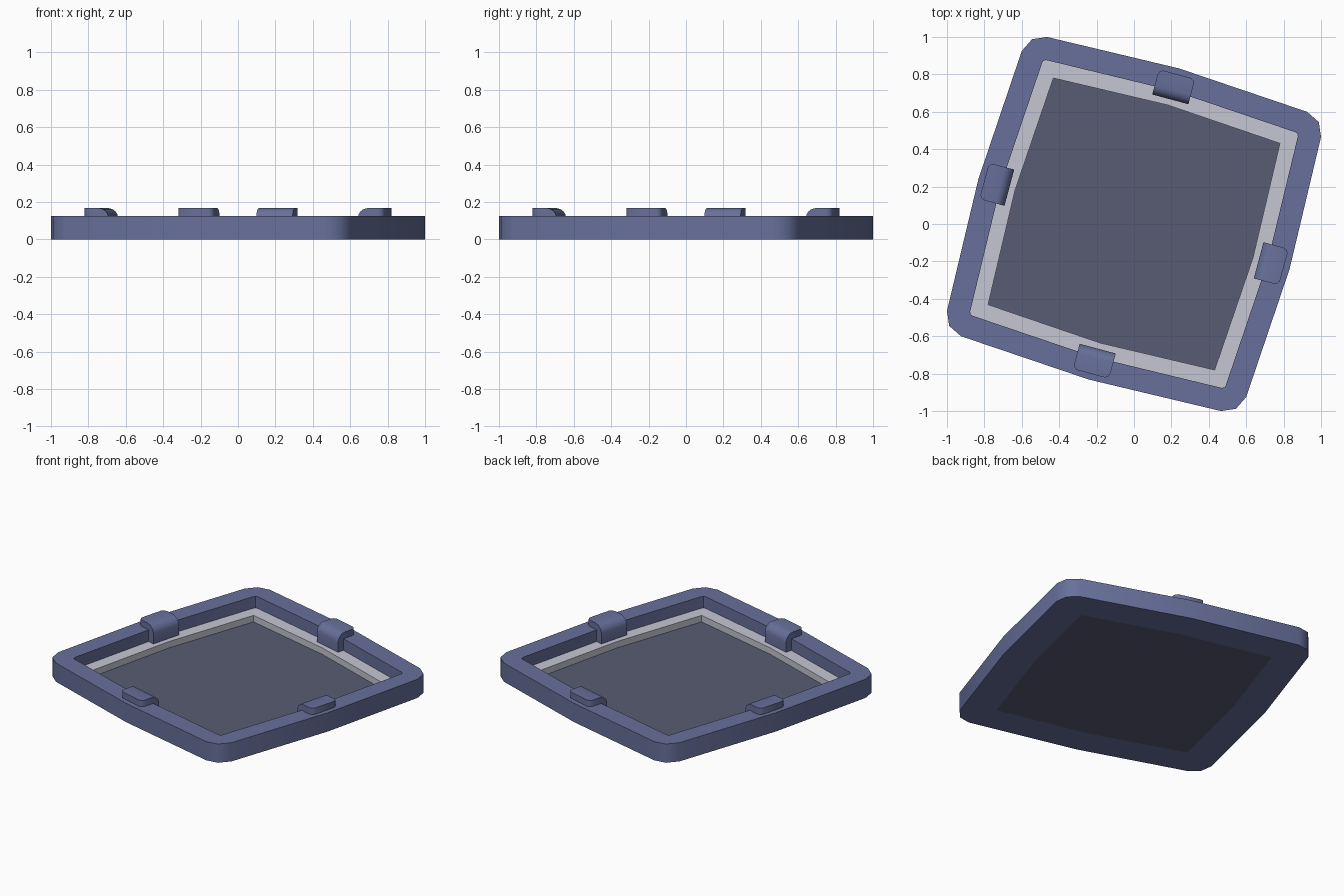
import bpy, bmesh, math
from mathutils import Vector

if "Cube" in bpy.data.objects:
    bpy.data.objects.remove(bpy.data.objects["Cube"])


def material(name, rgb):
    m = bpy.data.materials.new(name)
    lin = [(c / 255 / 12.92) if c < 11 else ((c / 255 + 0.055) / 1.055) ** 2.4 for c in rgb]
    m.diffuse_color = (*lin, 1)
    m.use_nodes = True
    m.node_tree.nodes["Principled BSDF"].inputs["Base Color"].default_value = m.diffuse_color
    return m


BLUE = material("slate blue", (103, 112, 155))
LIGHT = material("pale grey", (198, 198, 212))
DARK = material("dark grey", (88, 92, 114))


def around(points):
    """Repeat one side's points by quarter turns (clockwise)."""
    out = []
    for _ in range(4):
        out += points
        points = [(y, -x) for x, y in points]
    return out


OUTER = around([(-0.6, 0.925), (-0.545, 0.988), (-0.465, 1.0), (0.24, 0.832)])
INNER = around([(-0.491, 0.862), (-0.484, 0.874), (-0.468, 0.876), (0.21, 0.712)])
OPENING = around([(-0.431, 0.78)] * 3 + [(0.18, 0.636)])


def finish(name, bm, mat):
    bmesh.ops.remove_doubles(bm, verts=bm.verts, dist=1e-5)
    bmesh.ops.recalc_face_normals(bm, faces=bm.faces)
    me = bpy.data.meshes.new(name)
    bm.to_mesh(me)
    bm.free()
    me.materials.append(mat)
    ob = bpy.data.objects.new(name, me)
    bpy.context.collection.objects.link(ob)
    bpy.ops.object.select_all(action='DESELECT')
    ob.select_set(True)
    bpy.context.view_layer.objects.active = ob
    bpy.ops.object.shade_smooth_by_angle(angle=math.radians(42))
    return ob


def loft(name, rings, mat, caps):
    """Skin a list of equal-length 3D rings, closed by end caps or into a loop."""
    bm = bmesh.new()
    rows = [[bm.verts.new(p) for p in r] for r in rings]
    n = len(rows[0])
    pairs = list(zip(rows, rows[1:])) + ([] if caps else [(rows[-1], rows[0])])
    for a, b in pairs:
        for i in range(n):
            j = (i + 1) % n
            corners = [a[i], a[j], b[j], b[i]]
            if (a[i].co - a[j].co).length < 1e-6 and (b[i].co - b[j].co).length < 1e-6:
                continue
            bm.faces.new(corners)
    if caps:
        bm.faces.new(rows[0])
        bm.faces.new(rows[-1])
    return finish(name, bm, mat)


def at(outline, z):
    return [(x, y, z) for x, y in outline]


LEDGE, TOP, BASE = 0.047, 0.125, 0.004

# raised outer frame with a thin inward bottom lip
loft("frame", [at(OUTER, 0), at(OUTER, TOP), at(INNER, TOP), at(INNER, BASE),
               at(OPENING, BASE), at(OPENING, 0)], BLUE, False)
# pale liner lying inside the frame
loft("liner", [at(INNER, BASE), at(INNER, LEDGE), at(OPENING, LEDGE), at(OPENING, BASE)],
     LIGHT, False)
# flat back panel
panel_outline = around([(-0.431, 0.78), (0.18, 0.636)])
loft("back_panel", [at(panel_outline, 0), at(panel_outline, BASE)], DARK, True)

# four clips hooked over the frame: (distance from centre, top height, half width)
STATIONS = [(0.694, 0.115, 0.1), (0.698, 0.133, 0.1), (0.709, 0.15, 0.1), (0.725, 0.162, 0.1),
            (0.745, 0.167, 0.1), (0.805, 0.167, 0.1), (0.822, 0.167, 0.093), (0.833, 0.167, 0.078)]
for k in range(4):
    a = math.radians(75 - 90 * k)
    n = Vector((math.cos(a), math.sin(a), 0))
    t = Vector((math.sin(a), -math.cos(a), 0))
    rings = []
    for r, z, w in STATIONS:
        c = n * r + t * 0.015
        rings.append([c + t * s * w + Vector((0, 0, h))
                      for s, h in ((-1, LEDGE), (1, LEDGE), (1, z), (-1, z))])
    loft(f"clip_{k + 1}", rings, BLUE, True)
